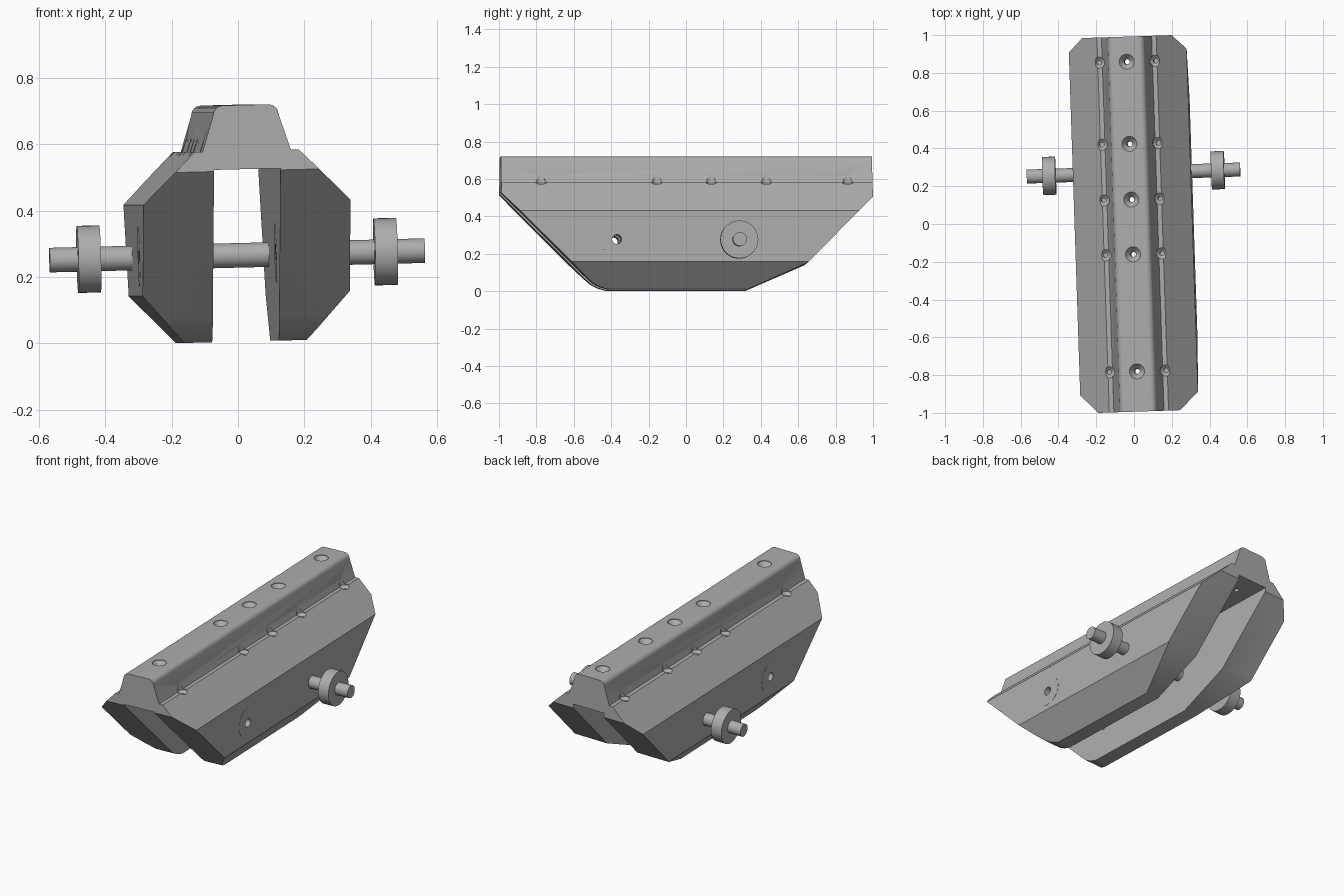
import bpy, bmesh, math
from mathutils import Matrix, Vector

if "Cube" in bpy.data.objects:
    bpy.data.objects.remove(bpy.data.objects["Cube"], do_unlink=True)

# One plain grey for everything
grey = bpy.data.materials.new("plain grey")
grey.use_nodes = True
colour = (0.42, 0.42, 0.42, 1)
grey.diffuse_color = colour
grey.node_tree.nodes["Principled BSDF"].inputs["Base Color"].default_value = colour

# The whole model sits slightly turned and tilted
POSE = (Matrix.Translation((0.008, 0, 0)) @ Matrix.Rotation(math.radians(1.9), 4, 'Z')
        @ Matrix.Rotation(math.radians(-1.45), 4, 'Y'))


def add_object(name, bm):
    bmesh.ops.recalc_face_normals(bm, faces=bm.faces)
    mesh = bpy.data.meshes.new(name)
    bm.to_mesh(mesh)
    bm.free()
    mesh.materials.append(grey)
    obj = bpy.data.objects.new(name, mesh)
    bpy.context.scene.collection.objects.link(obj)
    return obj


def prism(name, outline, direction):
    """Extrude a closed outline, centred, along the direction vector."""
    bm = bmesh.new()
    half = Vector(direction) / 2
    face = bm.faces.new([bm.verts.new(Vector(p) - half) for p in outline])
    moved = bmesh.ops.extrude_face_region(bm, geom=[face])["geom"]
    bmesh.ops.translate(bm, vec=direction,
                        verts=[v for v in moved if isinstance(v, bmesh.types.BMVert)])
    return add_object(name, bm)


def lathe(name, profile, centre, axis='Z', steps=40):
    """Spin (radius, height) rings into a closed solid about the axis."""
    bm = bmesh.new()
    rings = []
    for radius, height in profile:
        rings.append([bm.verts.new((radius * math.cos(i * math.tau / steps),
                                    radius * math.sin(i * math.tau / steps), height))
                      for i in range(steps)])
    for a, b in zip(rings, rings[1:]):
        for i in range(steps):
            j = (i + 1) % steps
            bm.faces.new((a[i], a[j], b[j], b[i]))
    bm.faces.new(rings[0])
    bm.faces.new(rings[-1])
    if axis == 'X':
        bm.transform(Matrix.Rotation(math.pi / 2, 4, 'Y'))
    bm.transform(Matrix.Translation(centre))
    return add_object(name, bm)


def boolean(target, cutter, operation='DIFFERENCE'):
    mod = target.modifiers.new("cut", 'BOOLEAN')
    mod.operation = operation
    mod.solver = 'EXACT'
    mod.object = cutter
    bpy.context.view_layer.objects.active = target
    bpy.ops.object.modifier_apply(modifier=mod.name)
    bpy.data.objects.remove(cutter, do_unlink=True)


# Body: ridged roof section with two legs, mirrored about the middle
half = [(0.1, 0.525), (0.1, 0.006), (0.185, 0.006), (0.312, 0.15), (0.312, 0.425),
        (0.157, 0.58), (0.133, 0.58), (0.098, 0.69)]
half += [(0.068 + 0.031 * math.cos(a), 0.687 + 0.031 * math.sin(a))
         for a in (math.radians(d) for d in range(20, 91, 14))]
section = half + [(-x, z) for x, z in reversed(half)]
body = prism("body", [(x, 0, z) for x, z in section], (0, 2.2, 0))

# Side silhouette: sloped ends and a rounded front toe
side = [(-0.993, 0.9), (-0.993, 0.52), (-0.55, 0.08), (-0.51, 0.043), (-0.47, 0.02),
        (-0.43, 0.008), (-0.39, 0), (0.31, 0), (0.64, 0.145), (0.993, 0.5), (0.993, 0.9)]
boolean(body, prism("silhouette", [(0, y, z) for y, z in side], (1, 0, 0)), 'INTERSECT')

# Countersunk screw holes along the ridge and both shoulders
for y in (-0.78, -0.16, 0.13, 0.425, 0.86):
    boolean(body, lathe("ridge_hole", [(0.014, 0.4), (0.014, 0.685), (0.04, 0.715), (0.04, 0.8)],
                        (0, y, 0), steps=24))
    for x in (-0.15, 0.15):
        boolean(body, lathe("shoulder_hole",
                            [(0.012, 0.5), (0.012, 0.56), (0.03, 0.575), (0.03, 0.65)],
                            (x, y, 0), steps=24))

# Cross hole through both legs
FRONT_PIN = (0, -0.38, 0.27)
boolean(body, lathe("pin_hole", [(0.025, -0.5), (0.025, 0.5)], FRONT_PIN, 'X'))

parts = [body]

# Nearly flush bushings around the cross hole
for side_name, sign in (("left", 1), ("right", -1)):
    bush = lathe(side_name + "_bushing", [(0.09, -0.107), (0.09, 0.107)],
                 (sign * 0.206, FRONT_PIN[1], FRONT_PIN[2]), 'X')
    boolean(bush, lathe("bush_hole", [(0.025, -0.5), (0.025, 0.5)], FRONT_PIN, 'X'))
    parts.append(bush)

# Axle with a disc on each end
AXLE = Vector((0.005, 0.27, 0.265))
parts.append(lathe("axle", [(0.037, -0.565), (0.037, 0.565)], AXLE, 'X'))
for side_name, sign in (("left", 1), ("right", -1)):
    parts.append(lathe(side_name + "_disc", [(0.101, -0.034), (0.101, 0.034)],
                       AXLE + Vector((sign * 0.447, 0, 0)), 'X'))

# Pose every part and smooth the rounded faces
bpy.ops.object.select_all(action='DESELECT')
for obj in parts:
    obj.data.transform(POSE)
    obj.select_set(True)
bpy.context.view_layer.objects.active = body
bpy.ops.object.shade_smooth_by_angle(angle=math.radians(25))
